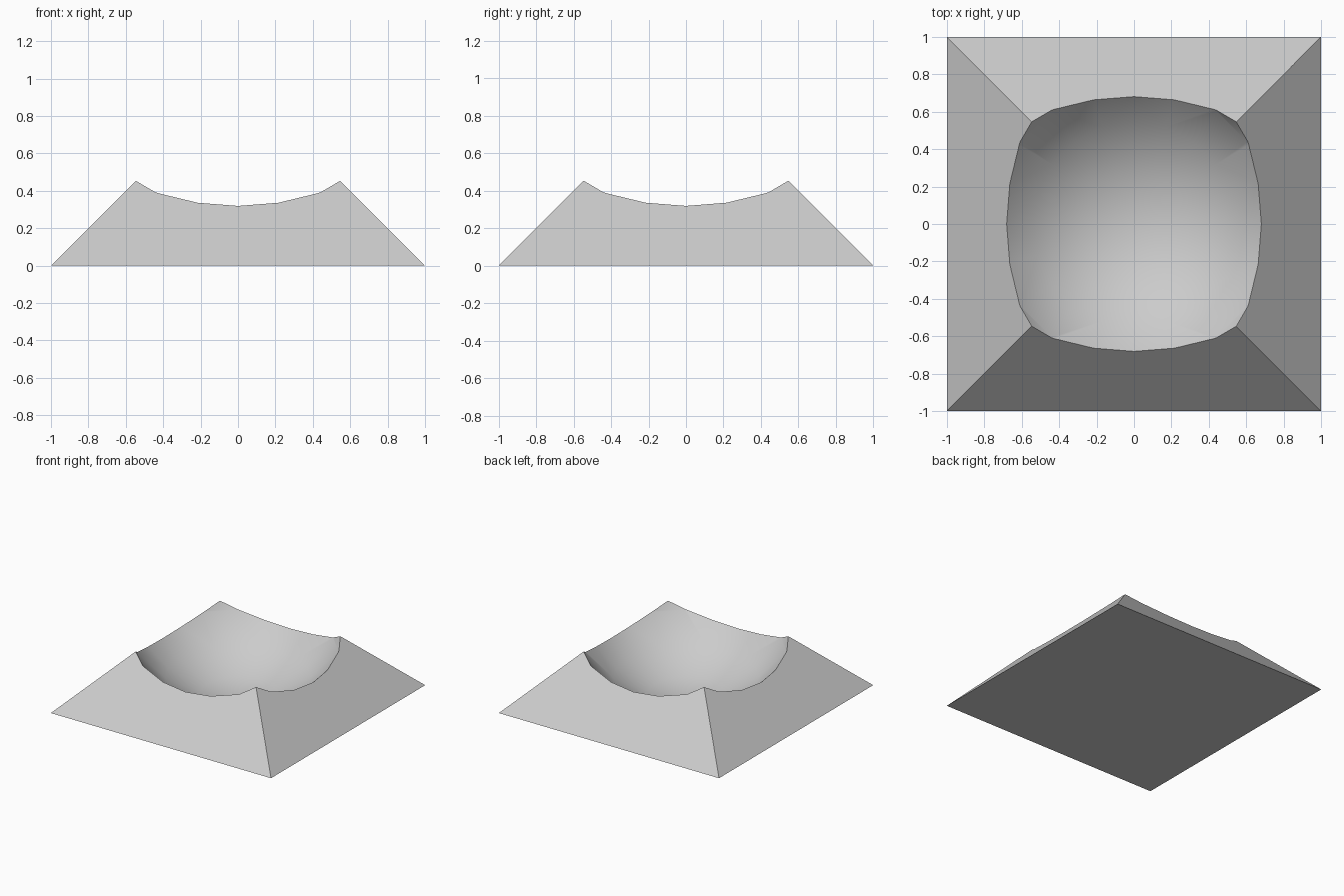
import bpy
from math import radians, pi, sqrt

if "Cube" in bpy.data.objects:
    bpy.data.objects.remove(bpy.data.objects["Cube"])

# Square pyramid body: 2 x 2 base, 1 high
bpy.ops.mesh.primitive_cone_add(vertices=4, radius1=sqrt(2), radius2=0, depth=1,
                                location=(0, 0, 0.5), rotation=(0, 0, pi / 4))
body = bpy.context.object
body.name = "hollowed_pyramid"
bpy.ops.object.transform_apply(location=True, rotation=True, scale=True)

# Faceted sphere that scoops out the bowl
bpy.ops.mesh.primitive_uv_sphere_add(segments=20, ring_count=10, radius=0.925,
                                     location=(0, 0, 0.93))
cutter = bpy.context.object
cutter.name = "bowl_cutter"

# Cut the bowl and apply
bpy.ops.object.select_all(action='DESELECT')
body.select_set(True)
bpy.context.view_layer.objects.active = body
mod = body.modifiers.new("bowl", 'BOOLEAN')
mod.operation = 'DIFFERENCE'
mod.solver = 'EXACT'
mod.object = cutter
bpy.ops.object.modifier_apply(modifier=mod.name)
bpy.data.objects.remove(cutter, do_unlink=True)

# Smooth bowl, crisp rim and pyramid edges
bpy.ops.object.shade_smooth_by_angle(angle=radians(30))
